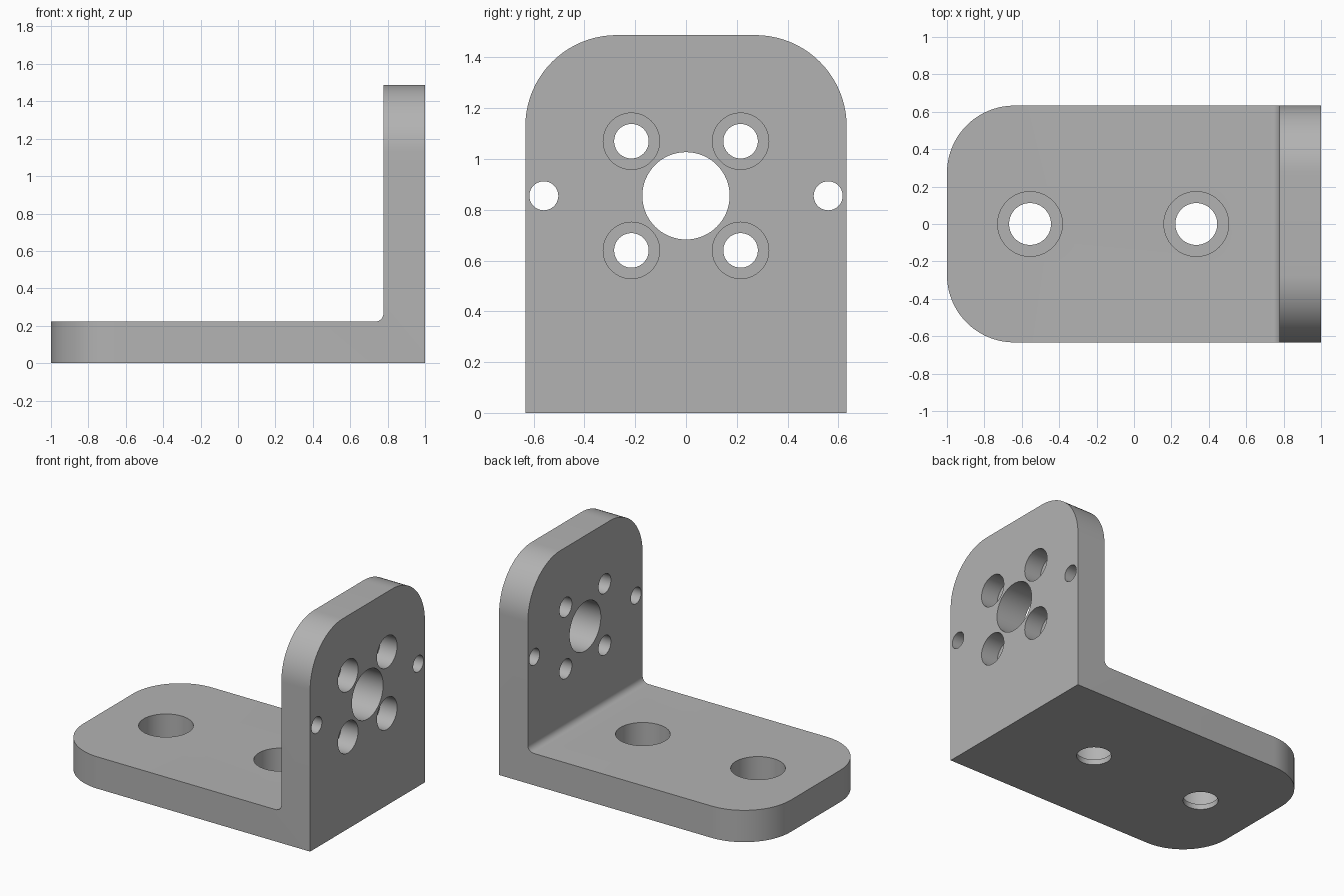
import bpy, bmesh, math
from mathutils import Matrix, Vector

cube = bpy.data.objects.get("Cube")
if cube:
    bpy.data.objects.remove(cube, do_unlink=True)

HALF_WIDTH, HEIGHT, THICK = 0.633, 1.488, 0.222
CORNER, FILLET = 0.36, 0.045
INNER_X = 1 - THICK
BORE_Z = 0.855

grey = bpy.data.materials.new("plain grey")
grey.use_nodes = True
colour = (0.45, 0.45, 0.45, 1)
grey.diffuse_color = colour
grey.node_tree.nodes["Principled BSDF"].inputs["Base Color"].default_value = colour


def add_object(name, bm):
    bmesh.ops.recalc_face_normals(bm, faces=bm.faces)
    mesh = bpy.data.meshes.new(name)
    bm.to_mesh(mesh)
    bm.free()
    mesh.materials.append(grey)
    obj = bpy.data.objects.new(name, mesh)
    bpy.context.collection.objects.link(obj)
    return obj


def round_edges(bm, test, radius, segments):
    edges = [e for e in bm.edges if test(*(v.co for v in e.verts))]
    bmesh.ops.bevel(bm, geom=edges, offset=radius, offset_type='OFFSET',
                    segments=segments, profile=0.5, affect='EDGES')


def drill(bm, centre, axis, radius, start, end):
    """Add a cylinder running along an axis between two coordinates."""
    pos = Vector(centre)
    pos[0 if axis == 'X' else 2] = (start + end) / 2
    turn = Matrix.Rotation(math.pi / 2, 4, 'Y') if axis == 'X' else Matrix()
    bmesh.ops.create_cone(bm, cap_ends=True, segments=64, radius1=radius,
                          radius2=radius, depth=end - start,
                          matrix=Matrix.Translation(pos) @ turn)


# L-shaped body: side profile swept across the width
bm = bmesh.new()
profile = [(-1, 0), (1, 0), (1, HEIGHT), (INNER_X, HEIGHT),
           (INNER_X, THICK), (-1, THICK)]
face = bm.faces.new([bm.verts.new((x, -HALF_WIDTH, z)) for x, z in profile])
swept = bmesh.ops.extrude_face_region(bm, geom=[face])["geom"]
bmesh.ops.translate(bm, vec=(0, 2 * HALF_WIDTH, 0),
                    verts=[g for g in swept if isinstance(g, bmesh.types.BMVert)])
bmesh.ops.recalc_face_normals(bm, faces=bm.faces)

# Rounded free corners of both plates, and the inside fillet
round_edges(bm, lambda a, b: a.x < -0.99 and b.x < -0.99
            and abs(a.z - b.z) > 0.1, CORNER, 20)
round_edges(bm, lambda a, b: min(a.z, b.z) > HEIGHT - 0.01
            and abs(a.x - b.x) > 0.1, CORNER, 20)
round_edges(bm, lambda a, b: all(abs(p.x - INNER_X) < 0.001
            and abs(p.z - THICK) < 0.001 for p in (a, b)), FILLET, 8)
bracket = add_object("angle_bracket", bm)

# Through holes and counterbores, cut in two passes
holes, bores = bmesh.new(), bmesh.new()
for x in (-0.556, 0.333):
    drill(holes, (x, 0, 0), 'Z', 0.112, -0.1, 0.4)
    drill(bores, (x, 0, 0), 'Z', 0.173, 0.038, 0.4)
drill(holes, (0, 0, BORE_Z), 'X', 0.172, 0.6, 1.2)
for side in (-1, 1):
    drill(holes, (0, side * 0.56, BORE_Z), 'X', 0.057, 0.6, 1.2)
    for rise in (-0.215, 0.215):
        spot = (0, side * 0.215, BORE_Z + rise)
        drill(holes, spot, 'X', 0.068, 0.6, 1.2)
        drill(bores, spot, 'X', 0.111, 0.87, 1.2)

bpy.ops.object.select_all(action='DESELECT')
bracket.select_set(True)
bpy.context.view_layer.objects.active = bracket
for name, cutter_mesh in (("hole_cutter", holes), ("counterbore_cutter", bores)):
    cutter = add_object(name, cutter_mesh)
    cutter.hide_render = True
    cut = bracket.modifiers.new(name, 'BOOLEAN')
    cut.operation, cut.solver, cut.object = 'DIFFERENCE', 'EXACT', cutter
    bpy.ops.object.modifier_apply(modifier=cut.name)
    bpy.data.objects.remove(cutter, do_unlink=True)

bpy.ops.object.shade_smooth_by_angle(angle=math.radians(30))
